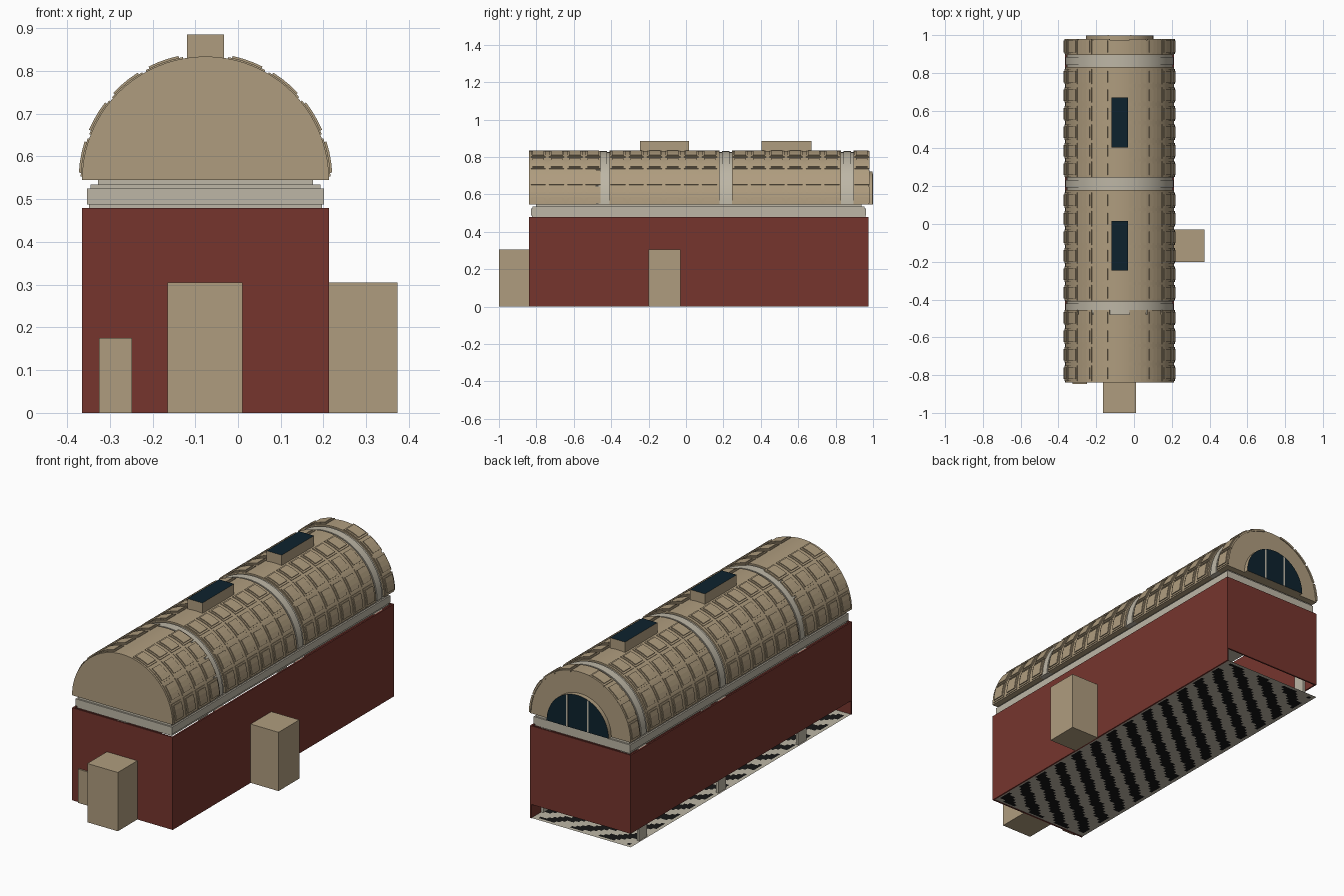
import bpy, bmesh, math

cube = bpy.data.objects.get("Cube")
if cube:
    bpy.data.objects.remove(cube)


def material(name, rgb):
    m = bpy.data.materials.new(name)
    m.use_nodes = True
    m.diffuse_color = (*rgb, 1)
    m.node_tree.nodes["Principled BSDF"].inputs["Base Color"].default_value = (*rgb, 1)
    return m


BRICK = material("brick red", (0.18, 0.036, 0.027))
TAN = material("tan stone", (0.43, 0.335, 0.21))
CREAM = material("cream stone", (0.51, 0.47, 0.38))
GLASS = material("dark blue glass", (0.004, 0.016, 0.027))
BLACK = material("black tile", (0.008, 0.008, 0.008))

# Main dimensions
CX = -0.076
HALF = 0.289
X0, X1 = CX - HALF, CX + HALF
Y0, Y1 = -0.84, 0.975
WALL_TOP, SPRING = 0.48, 0.545
GAP = 0.072


def finish(name, bm, mats, smooth=False, rule=None):
    bmesh.ops.recalc_face_normals(bm, faces=bm.faces)
    bm.normal_update()
    if rule:
        for f in bm.faces:
            f.material_index = rule(f)
    mesh = bpy.data.meshes.new(name)
    bm.to_mesh(mesh)
    bm.free()
    for m in mats:
        mesh.materials.append(m)
    ob = bpy.data.objects.new(name, mesh)
    bpy.context.collection.objects.link(ob)
    if smooth:
        bpy.ops.object.select_all(action="DESELECT")
        ob.select_set(True)
        bpy.context.view_layer.objects.active = ob
        bpy.ops.object.shade_smooth_by_angle(angle=math.radians(30))
    return ob


def add_prism(bm, pts, y0, y1):
    """Extrude an x-z outline along y."""
    a = [bm.verts.new((x, y0, z)) for x, z in pts]
    b = [bm.verts.new((x, y1, z)) for x, z in pts]
    bm.faces.new(a)
    bm.faces.new(b[::-1])
    for i in range(len(a)):
        j = (i + 1) % len(a)
        bm.faces.new((a[i], b[i], b[j], a[j]))


def add_box(bm, x0, x1, y0, y1, z0, z1):
    add_prism(bm, [(x0, z0), (x1, z0), (x1, z1), (x0, z1)], y0, y1)


def box(name, mats, *dims, rule=None):
    bm = bmesh.new()
    add_box(bm, *dims)
    return finish(name, bm, mats, rule=rule)


def arc(r, a0=0, a1=180, n=40):
    angles = [math.radians(a0 + (a1 - a0) * i / n) for i in range(n + 1)]
    return [(CX + r * math.cos(a), SPRING + r * math.sin(a)) for a in angles]


# Walls: the left and rear ones stop above the floor
T = 0.008
box("front_wall", [BRICK], X0, X1, Y0, Y0 + T, 0, WALL_TOP)
box("solid_side_wall", [BRICK], X1 - T, X1, Y0, Y1, 0, WALL_TOP)
box("raised_side_wall", [BRICK], X0, X0 + T, Y0, Y1, GAP, WALL_TOP)
box("back_wall", [BRICK], X0, X1, Y1 - T, Y1, GAP, WALL_TOP)

# Floor with diagonal stripes inside a plain border
bm = bmesh.new()
bmesh.ops.create_grid(bm, x_segments=32, y_segments=100, size=1)
for v in bm.verts:
    v.co = (CX + v.co.x * HALF, (Y0 + Y1) / 2 + v.co.y * (Y1 - Y0) / 2, 0.002)


def stripe(f):
    c = f.calc_center_median()
    if abs(c.x - CX) > HALF - 0.025 or not Y0 + 0.025 < c.y < Y1 - 0.025:
        return 0
    return 1 if ((c.y - 0.8 * c.x) / 0.135) % 1 < 0.5 else 0


finish("striped_floor", bm, [CREAM, BLACK], rule=stripe)

# Doorway recesses projecting from the walls
box("front_doorway", [TAN], -0.165, 0.01, -1, Y0, 0, 0.305)
box("small_front_door", [TAN], -0.325, -0.248, Y0 - 0.008, Y0, 0, 0.175)
box("side_doorway", [TAN], X1, 0.373, -0.2, -0.03, 0, 0.305)

# Stepped cornice between walls and vault
bm = bmesh.new()
for inset, z0, z1 in ((0.016, 0.478, 0.488), (0.012, 0.488, 0.525),
                      (0.02, 0.525, 0.535), (0.037, 0.535, 0.546)):
    add_box(bm, X0 + inset, X1 - inset, Y0 + inset, Y1 - inset, z0, z1)
finish("cornice", bm, [CREAM])

# Barrel vault bays, split by cream ribs
RIBS = [(-0.48, -0.41), (0.18, 0.245), (0.83, 0.895)]
cuts = [Y0] + [y for rib in RIBS for y in rib] + [Y1]
bm = bmesh.new()
for y0, y1 in zip(cuts[::2], cuts[1::2]):
    add_prism(bm, arc(HALF), y0, y1)
finish("vault_bays", bm, [TAN], smooth=True)

bm = bmesh.new()
for y0, y1 in RIBS:
    add_prism(bm, arc(0.281), y0, y1)
    add_prism(bm, arc(0.286), y0 + 0.012, y1 - 0.012)
finish("vault_ribs", bm, [CREAM], smooth=True)

# Stepped coffers in four rows on each side of the vault
PITCH = 0.098
bm = bmesh.new()
for start, count in ((-0.83, 4), (-0.404, 6), (0.25, 6), (0.9, 1)):
    for col in range(count):
        y = start + col * PITCH
        for row in range(4):
            for base in (1.5 + 20 * row, 160.5 - 20 * row):
                for r, da, dy in ((0.2925, 0, 0), (0.297, 1.8, 0.009)):
                    a0, a1 = base + da, base + 18 - da
                    outline = arc(r, a0, a1, 3) + arc(0.283, a1, a0, 3)
                    add_prism(bm, outline, y + dy, y + 0.08 - dy)
finish("vault_coffers", bm, [TAN])

# Skylights with glazed tops
for name, y0, y1 in (("front_skylight", -0.245, 0.015), ("rear_skylight", 0.405, 0.67)):
    box(name, [TAN, GLASS], CX - 0.043, CX + 0.043, y0, y1, 0.8, 0.885,
        rule=lambda f: int(f.normal.z > 0.9))

# Half-round rear window
bm = bmesh.new()
add_prism(bm, arc(0.178, n=24), Y1 - 0.01, 0.998)
finish("rear_window", bm, [TAN, GLASS], smooth=True, rule=lambda f: int(f.normal.y > 0.9))
bm = bmesh.new()
for x in (CX - 0.06, CX + 0.06):
    add_box(bm, x - 0.004, x + 0.004, 0.99, 1.0, SPRING, SPRING + 0.166)
finish("window_mullions", bm, [CREAM])

# Inner pilasters below each rib
bm = bmesh.new()
for y0, y1 in RIBS:
    for x in (X0 + T, X1 - T - 0.012):
        add_box(bm, x, x + 0.012, y0, y1, 0.002, WALL_TOP)
finish("inner_pilasters", bm, [CREAM])
